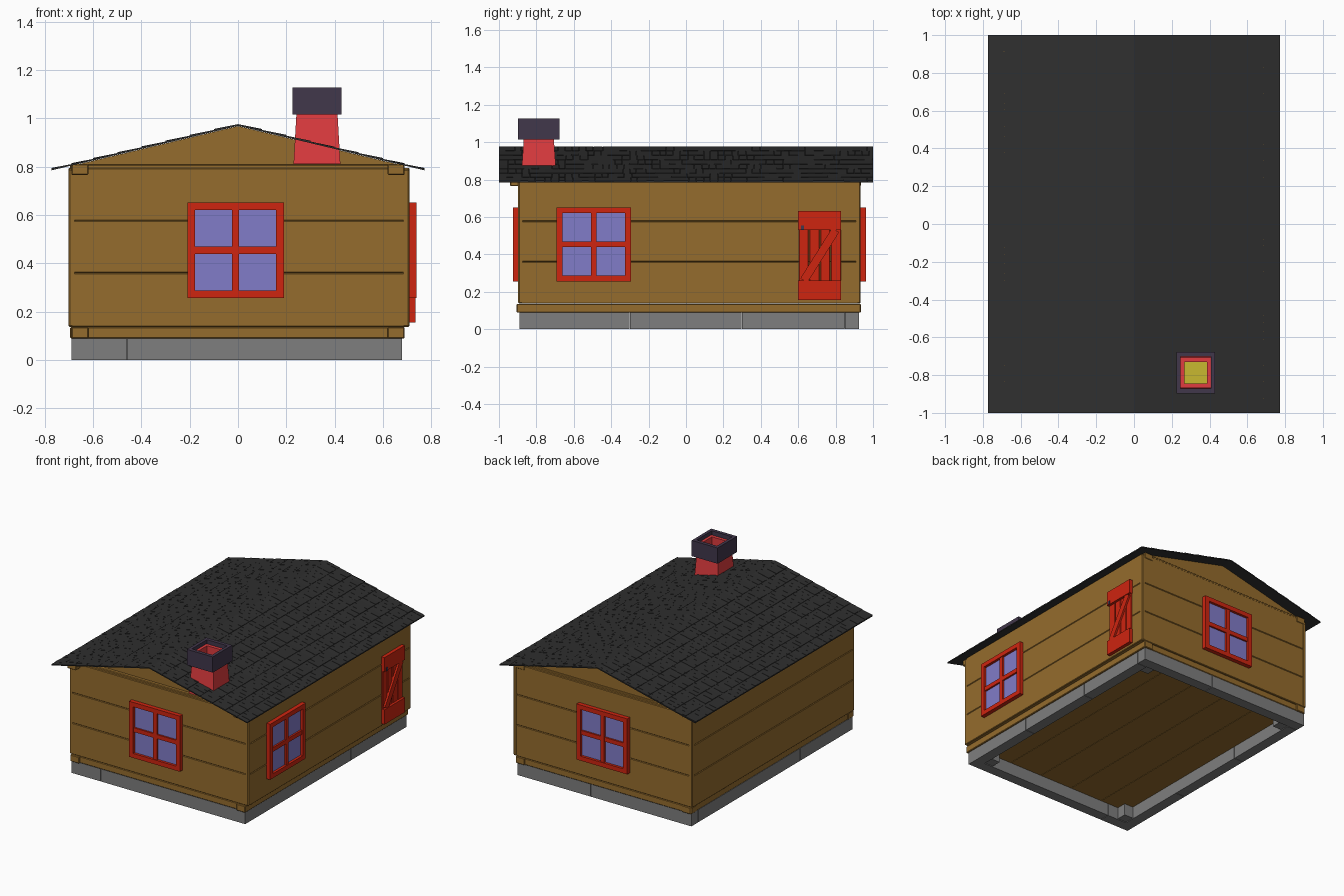
import bpy, bmesh, random
from math import atan2, hypot
from mathutils import Vector, Matrix

if "Cube" in bpy.data.objects:
    bpy.data.objects.remove(bpy.data.objects["Cube"])

random.seed(4)


def material(name, r, g, b):
    m = bpy.data.materials.new(name)
    m.diffuse_color = (r, g, b, 1)
    m.use_nodes = True
    m.node_tree.nodes["Principled BSDF"].inputs["Base Color"].default_value = m.diffuse_color
    return m


WOOD = material("wood", 0.30, 0.15, 0.026)
RED = material("red_paint", 0.62, 0.018, 0.005)
BRICK = material("chimney_red", 0.75, 0.045, 0.05)
DARK = material("cap_dark", 0.053, 0.038, 0.07)
GLASS = material("glass", 0.22, 0.20, 0.58)
ROOF = material("roof_dark", 0.028, 0.028, 0.028)
STONE = material("stone", 0.21, 0.21, 0.21)
YELLOW = material("flue_yellow", 0.58, 0.48, 0.03)


def finish(name, bm, mat, bevel=0):
    bmesh.ops.recalc_face_normals(bm, faces=bm.faces)
    me = bpy.data.meshes.new(name)
    bm.to_mesh(me)
    bm.free()
    me.materials.append(mat)
    ob = bpy.data.objects.new(name, me)
    bpy.context.collection.objects.link(ob)
    if bevel:
        b = ob.modifiers.new("bevel", "BEVEL")
        b.width = bevel
        b.segments = 1
    return ob


def add_box(bm, x0, x1, y0, y1, z0, z1, mat=Matrix()):
    c = Vector(((x0 + x1) / 2, (y0 + y1) / 2, (z0 + z1) / 2))
    s = Matrix.Diagonal((x1 - x0, y1 - y0, z1 - z0, 1))
    bmesh.ops.create_cube(bm, size=1, matrix=mat @ Matrix.Translation(c) @ s)


def boxes(name, mat, items, bevel=0, frame=Matrix()):
    bm = bmesh.new()
    for b in items:
        add_box(bm, *b, mat=frame)
    return finish(name, bm, mat, bevel)


def prism(name, pts, y0, y1, mat):
    # xz outline pulled along y
    bm = bmesh.new()
    f = bm.faces.new([bm.verts.new((x, y0, z)) for x, z in pts])
    r = bmesh.ops.extrude_face_region(bm, geom=[f])
    vs = [v for v in r["geom"] if isinstance(v, bmesh.types.BMVert)]
    bmesh.ops.translate(bm, verts=vs, vec=(0, y1 - y0, 0))
    return finish(name, bm, mat)


# Stone foundation: ring of blocks in two courses, plus corner piers
X0, X1, Y0, Y1 = -0.69, 0.68, -0.89, 0.925
W = 0.075
boxes("foundation_front", STONE, [(X0, -0.462, Y0, Y0 + W, 0, 0.089), (-0.458, X1, Y0, Y0 + W, 0, 0.089)])
boxes("foundation_back", STONE, [(X0, 0.1, Y1 - W, Y1, 0, 0.089), (0.104, X1, Y1 - W, Y1, 0, 0.089)])
cuts = [Y0 + W, -0.3, 0.3, Y1 - W]
for name, x in (("foundation_left", X0), ("foundation_right", X1 - W)):
    boxes(name, STONE, [(x, x + W, a, b - 0.003, 0, 0.089) for a, b in zip(cuts, cuts[1:])])
boxes("foundation_corner_piers", STONE,
      [(x, x + 0.07, y, y + 0.07, 0.005, 0.089)
       for x in (X0 + W, X1 - W - 0.07) for y in (Y0 + W, Y1 - W - 0.07)])

# Floor boards
boxes("floor", WOOD, [(-0.66 + i * 0.26, -0.403 + i * 0.26, -0.86, 0.90, 0.09, 0.105) for i in range(5)])

# Sill beams and top plates, with protruding beam ends
for name, z0, z1, ys in (("sill", 0.088, 0.136, (-0.905, 0.935)), ("top_plate", 0.765, 0.81, (-0.94, 0.935))):
    boxes(name + "_side_beams", WOOD, [(x, x + 0.07, ys[0], ys[1], z0, z1) for x in (-0.69, 0.62)], 0.004)
    boxes(name + "_cross_beams", WOOD, [(-0.695, 0.69, y, y + 0.06, z0 + 0.001, z1 - 0.001) for y in (-0.892, 0.868)], 0.004)

# Wall planks, three wide boards per wall
rows = [(0.137, 0.36), (0.36, 0.576), (0.576, 0.795)]
boxes("front_wall", WOOD, [(-0.69, 0.69, -0.896, -0.866, a, b) for a, b in rows], 0.004)
boxes("back_wall", WOOD, [(-0.69, 0.69, 0.902, 0.932, a, b) for a, b in rows], 0.004)
boxes("left_wall", WOOD, [(-0.702, -0.672, -0.88, 0.92, a, b) for a, b in rows], 0.004)
boxes("right_wall", WOOD, [(0.68, 0.71, -0.88, 0.92, a, b) for a, b in rows], 0.004)
boxes("corner_posts", WOOD, [(x, x + 0.03, y, y + 0.03, 0.137, 0.79)
                             for x in (-0.702, 0.68) for y in (-0.897, 0.903)], 0.006)

# Gables
SL = 0.24
RIDGE = 0.974
gable = [(-0.69, 0.803), (0.69, 0.803), (0, RIDGE - 0.006)]
prism("front_gable", gable, -0.868, -0.84, WOOD)
prism("back_gable", gable, 0.885, 0.913, WOOD)

# Roof sheet with thin overlapping shingles
EX = 0.772
EZ = RIDGE - SL * EX
prism("roof_sheet", [(-EX, EZ), (0, RIDGE), (EX, EZ), (EX, EZ - 0.004), (0, RIDGE - 0.005), (-EX, EZ - 0.004)],
      -1, 1, ROOF)


def shingles(name, side):
    bm = bmesh.new()
    edges = [0, 0.1, 0.2, 0.3, 0.4, 0.5, 0.6, 0.69, EX]
    for a, b in zip(edges, edges[1:]):
        y = -1.0
        while y < 0.999:
            w = min(random.choice((0.035, 0.04, 0.05)), 1.0 - y)
            lift = random.uniform(0.003, 0.006)
            lo, hi = [], []
            for x, yy, h in ((a, y, 0.002), (b, y, lift), (b, y + w - 0.001, lift), (a, y + w - 0.001, 0.002)):
                z = RIDGE - SL * x
                lo.append(bm.verts.new((side * x, yy, z)))
                hi.append(bm.verts.new((side * x, yy, z + h)))
            bm.faces.new(hi)
            for i in range(4):
                j = (i + 1) % 4
                bm.faces.new((lo[i], lo[j], hi[j], hi[i]))
            y += w
    finish(name, bm, ROOF)


shingles("roof_shingles_right", 1)
shingles("roof_shingles_left", -1)


# Windows, built in a local frame (x along wall, -y outward)
def window(name, frame):
    h, t, z0, z1 = 0.2, 0.032, 0.256, 0.652
    zm = (z0 + z1) / 2
    boxes(name + "_frame", RED, [(-h, -h + t, -0.03, 0.005, z0, z1), (h - t, h, -0.03, 0.005, z0, z1),
                                 (-h + t, h - t, -0.03, 0.005, z0, z0 + t), (-h + t, h - t, -0.03, 0.005, z1 - t, z1)],
          0, frame)
    boxes(name + "_bars", RED, [(-0.015, 0.015, -0.025, 0, z0 + t, z1 - t),
                                (-h + t, h - t, -0.024, 0, zm - 0.015, zm + 0.015)], 0, frame)
    boxes(name + "_glass", GLASS, [(-h + t, h - t, -0.012, 0, z0 + t, z1 - t)], 0, frame)


window("front_window", Matrix.Translation((-0.01, -0.896, 0)))
window("back_window", Matrix.Translation((-0.01, 0.932, 0)) @ Matrix.Rotation(3.14159265, 4, "Z"))
window("right_window", Matrix.Translation((0.709, -0.493, 0)) @ Matrix.Rotation(1.57079633, 4, "Z"))

# Door: boards, top and bottom rails, diagonal brace, handle
D0, D1 = 0.60, 0.83
boxes("door_boards", RED, [(0.70, 0.718, D0 + i * 0.0575 + 0.004, D0 + (i + 1) * 0.0575 - 0.002, 0.155, 0.63)
                           for i in range(4)], 0.002)
boxes("door_rails", RED, [(0.705, 0.735, D0, D1, 0.155, 0.26), (0.705, 0.735, D0, D1, 0.53, 0.632)])
dy, dz = 0.17, 0.27
brace = Matrix.Translation((0.715, 0.715, 0.395)) @ Matrix.Rotation(atan2(dz, dy), 4, "X")
boxes("door_brace", RED, [(-0.005, 0.016, -hypot(dy, dz) / 2, hypot(dy, dz) / 2, -0.022, 0.022)], 0, brace)
boxes("door_handle", DARK, [(0.733, 0.74, 0.615, 0.63, 0.53, 0.555)])


# Chimney: tapered hollow shaft and cap, as square rings of (half x, half y, z)
def square_tube(name, loops, mat):
    bm = bmesh.new()
    cx, cy = 0.327, -0.787
    rings = [[bm.verts.new((cx + sx * a, cy + sy * b, z)) for sx, sy in ((-1, -1), (1, -1), (1, 1), (-1, 1))]
             for a, b, z in loops]
    for k in range(len(rings)):
        p, q = rings[k], rings[(k + 1) % len(rings)]
        for i in range(4):
            j = (i + 1) % 4
            bm.faces.new((p[i], p[j], q[j], q[i]))
    return finish(name, bm, mat)


square_tube("chimney_shaft", [(0.097, 0.095, 0.81), (0.085, 0.08, 1.02), (0.082, 0.08, 1.10),
                              (0.06, 0.057, 1.10), (0.06, 0.057, 0.81)], BRICK)
square_tube("chimney_cap", [(0.102, 0.11, 1.015), (0.102, 0.11, 1.127), (0.08, 0.085, 1.127), (0.08, 0.085, 1.015)], DARK)
boxes("flue_bottom", YELLOW, [(0.265, 0.389, -0.846, -0.728, 0.985, 0.99)])
